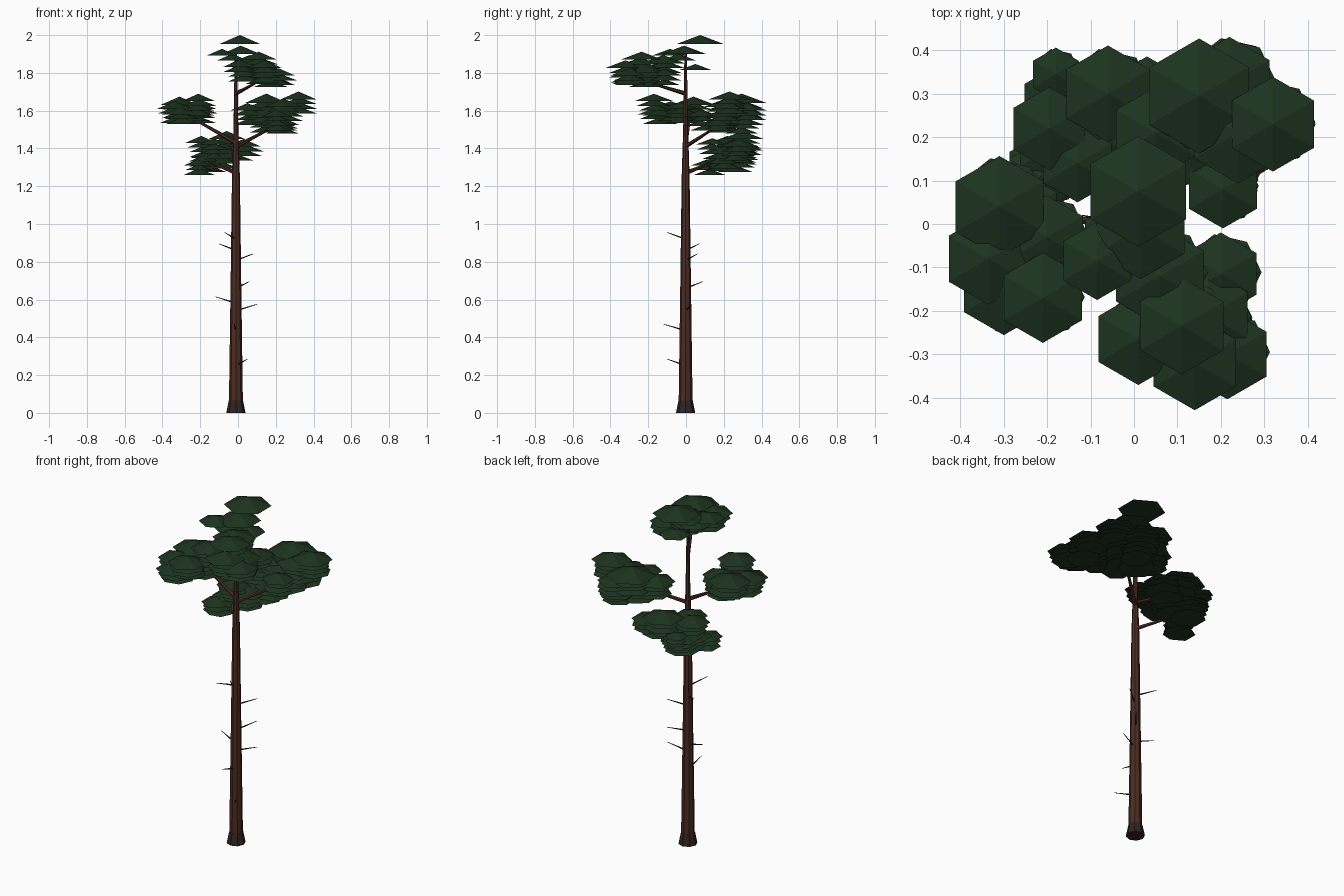
import bpy, bmesh, math, random
from mathutils import Vector, Matrix

if "Cube" in bpy.data.objects:
    bpy.data.objects.remove(bpy.data.objects["Cube"])

random.seed(4)
TX, TY = -0.011, -0.002   # trunk axis


def material(name, rgb):
    m = bpy.data.materials.new(name)
    m.diffuse_color = (*rgb, 1)
    m.use_nodes = True
    m.node_tree.nodes["Principled BSDF"].inputs["Base Color"].default_value = m.diffuse_color
    return m


BARK = material("bark brown", (0.074, 0.025, 0.016))
ROOT = material("dark root bark", (0.030, 0.017, 0.015))
TWIG = material("dead twig", (0.022, 0.013, 0.011))
GREEN = material("needle green", (0.012, 0.033, 0.0135))


def finish(bm, name, mat):
    bmesh.ops.recalc_face_normals(bm, faces=bm.faces)
    me = bpy.data.meshes.new(name)
    bm.to_mesh(me)
    bm.free()
    me.materials.append(mat)
    ob = bpy.data.objects.new(name, me)
    bpy.context.collection.objects.link(ob)
    return ob


def lathe(name, rings, sides, mat):
    """Stacked rings of (radius, height) around the trunk axis."""
    bm = bmesh.new()
    loops = [[bm.verts.new((TX + r * math.cos(2 * math.pi * i / sides),
                            TY + r * math.sin(2 * math.pi * i / sides), z))
              for i in range(sides)] for r, z in rings]
    for a, b in zip(loops, loops[1:]):
        for i in range(sides):
            j = (i + 1) % sides
            bm.faces.new((a[i], a[j], b[j], b[i]))
    bm.faces.new(loops[0])
    bm.faces.new(loops[-1])
    return finish(bm, name, mat)


def limb(name, start, end, r1, r2, sides, mat):
    """Tapered straight limb between two points."""
    a, b = Vector(start), Vector(end)
    d = b - a
    rot = d.to_track_quat('Z', 'Y').to_matrix().to_4x4()
    bm = bmesh.new()
    bmesh.ops.create_cone(bm, cap_ends=True, segments=sides, radius1=r1, radius2=r2,
                          depth=d.length, matrix=Matrix.Translation((a + b) / 2) @ rot)
    return finish(bm, name, mat)


def add_pad(bm, x, y, z, r, n):
    """Flat needle pad with a low peak; even-sided pads have a flat side to the left."""
    turn = math.pi / n if n % 2 == 0 else 0
    angles = [turn + 2 * math.pi * i / n for i in range(n)]
    rim = [bm.verts.new((x + r * math.cos(a), y + r * math.sin(a), z)) for a in angles]
    top = bm.verts.new((x, y, z + 0.38 * r))
    for i in range(n):
        bm.faces.new((rim[i], rim[(i + 1) % n], top))
    bm.faces.new(rim[::-1])


def foliage(name, pads, floor, fill):
    """Main pads, plus offset ones tucked beneath each."""
    bm = bmesh.new()
    cx = sum(p[0] for p in pads) / len(pads)
    cy = sum(p[1] for p in pads) / len(pads)
    for x, y, z, r in pads:
        add_pad(bm, x, y, z, r * 1.06, 6)
        for k in range(1, fill + 1):
            zz = z - 0.025 * k
            if zz < floor:
                break
            t = random.uniform(0.0, 0.15) * (k - 1)
            add_pad(bm, x + (cx - x) * t + random.uniform(0, 0.008),
                    y + (cy - y) * t + random.uniform(-0.008, 0.008),
                    zz, r * random.uniform(0.93, 1.0), 7)
    return finish(bm, name, GREEN)


# trunk and flared root collar
lathe("trunk", [(0.037, 0.05), (0.028, 0.7), (0.021, 1.25), (0.013, 1.5), (0.006, 1.92)], 8, BARK)
lathe("root_collar", [(0.051, 0), (0.047, 0.02), (0.038, 0.065)], 8, ROOT)

# living branches reaching into the foliage
for start_z, end in [(1.43, (-0.24, 0.02, 1.56)), (1.41, (0.20, 0.17, 1.52)),
                     (1.27, (-0.15, 0.15, 1.33)), (1.69, (0.10, -0.20, 1.75))]:
    limb("branch", (TX, TY, start_z), end, 0.012, 0.006, 6, BARK)

# dead twigs: tip x, tip y, tip height
for x, y, z in [(-0.07, -0.10, 0.955), (-0.10, 0.07, 0.895), (0.08, 0.06, 0.842),
                (0.06, 0.09, 0.695), (-0.12, 0.02, 0.615), (0.10, 0.03, 0.575),
                (-0.02, -0.12, 0.47), (0.05, -0.10, 0.285)]:
    limb("dead_twig", (TX, TY, z - 0.035), (x, y, z), 0.005, 0.0015, 5, TWIG)

# foliage clouds: pad x, y, rim height, radius
foliage("crown_foliage", [(0.01, 0.075, 1.952, 0.12), (0.015, -0.01, 1.90, 0.11),
                          (-0.085, -0.085, 1.893, 0.085), (-0.03, -0.04, 1.865, 0.09),
                          (0.04, 0.05, 1.815, 0.08)], 1.88, 0)
foliage("left_foliage", [(-0.31, 0.04, 1.63, 0.11), (-0.335, -0.08, 1.61, 0.10),
                         (-0.21, -0.17, 1.65, 0.098), (-0.20, -0.03, 1.61, 0.09),
                         (-0.30, -0.15, 1.58, 0.10), (-0.25, -0.06, 1.57, 0.11),
                         (-0.27, 0.02, 1.56, 0.10)], 1.53, 3)
foliage("right_foliage", [(0.15, 0.295, 1.64, 0.125), (0.22, 0.325, 1.60, 0.10),
                          (0.32, 0.23, 1.66, 0.103), (0.205, 0.08, 1.57, 0.085),
                          (0.05, 0.21, 1.60, 0.10), (0.24, 0.21, 1.62, 0.11),
                          (0.23, 0.30, 1.53, 0.09), (0.14, 0.20, 1.56, 0.11),
                          (0.22, 0.17, 1.52, 0.09)], 1.48, 3)
foliage("front_foliage", [(0.06, -0.12, 1.85, 0.11), (0.20, -0.115, 1.785, 0.09),
                          (0.01, -0.265, 1.83, 0.10), (0.11, -0.235, 1.87, 0.105),
                          (0.215, -0.30, 1.785, 0.098), (0.14, -0.32, 1.825, 0.103),
                          (0.17, -0.21, 1.80, 0.10), (0.12, -0.19, 1.79, 0.10),
                          (0.18, -0.29, 1.74, 0.10)], 1.718, 3)
foliage("back_foliage", [(-0.06, 0.30, 1.45, 0.105), (-0.195, 0.22, 1.43, 0.09),
                         (-0.18, 0.345, 1.39, 0.058), (-0.13, 0.14, 1.42, 0.085),
                         (-0.215, 0.11, 1.31, 0.078), (0.03, 0.28, 1.41, 0.10),
                         (-0.16, 0.27, 1.35, 0.10), (-0.08, 0.20, 1.37, 0.10),
                         (-0.18, 0.18, 1.33, 0.09), (-0.215, 0.125, 1.26, 0.078)], 1.257, 3)
